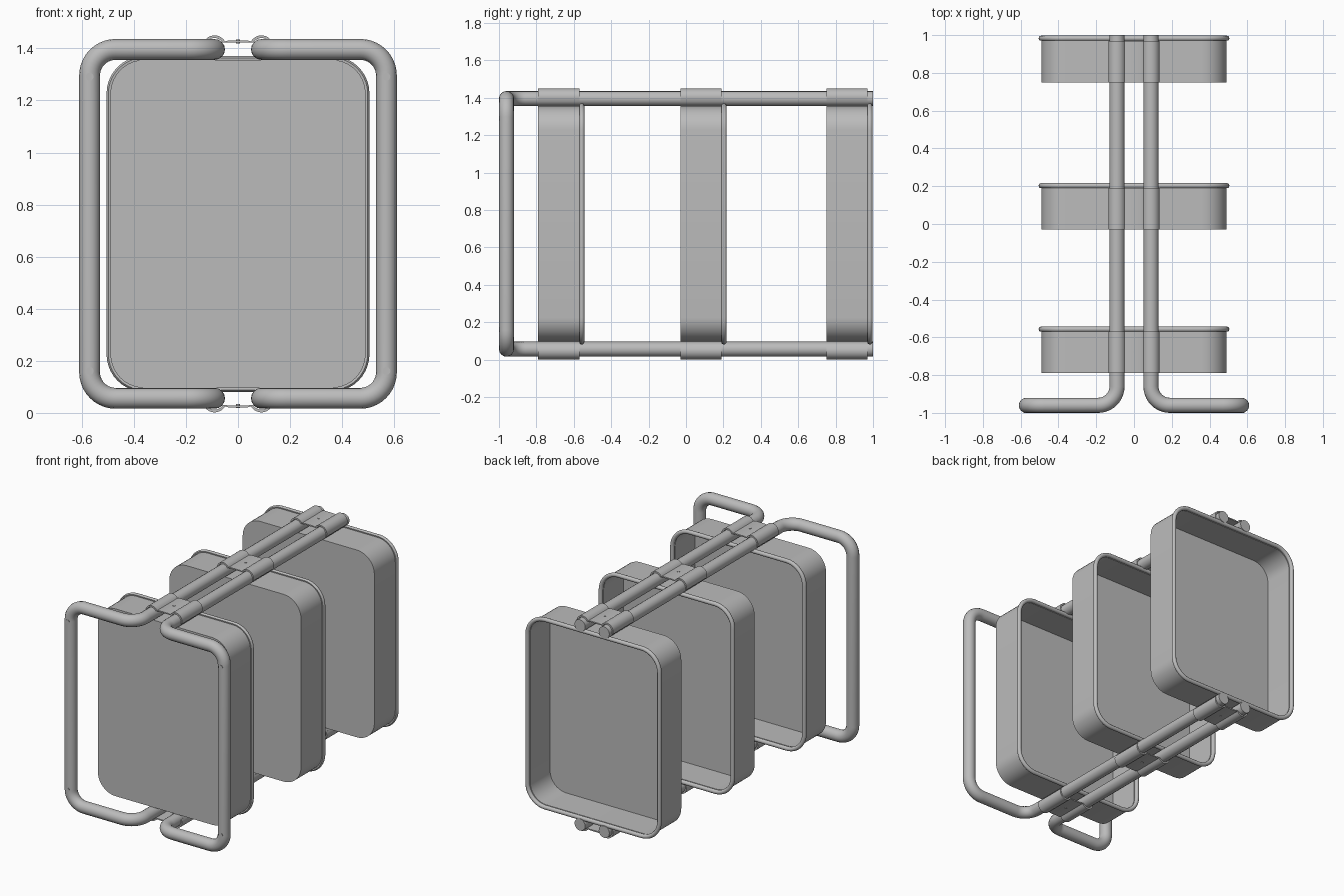
import bpy, bmesh
from math import sin, cos, pi, radians
from mathutils import Vector

cube = bpy.data.objects.get("Cube")
if cube:
    bpy.data.objects.remove(cube, do_unlink=True)

ZC = 0.726        # height of the horizontal symmetry plane
TUBE_X, TUBE_Z, TUBE_R = 0.09, 0.67, 0.04
TRAY_Y = (-0.79, -0.03, 0.75)

grey = bpy.data.materials.new("grey_metal")
grey.use_nodes = True
colour = (0.5, 0.5, 0.5, 1)
grey.diffuse_color = colour
grey.node_tree.nodes["Principled BSDF"].inputs["Base Color"].default_value = colour


def finish(obj, angle=35):
    obj.data.materials.clear()
    obj.data.materials.append(grey)
    bpy.ops.object.select_all(action='DESELECT')
    obj.select_set(True)
    bpy.context.view_layer.objects.active = obj
    bpy.ops.object.shade_smooth_by_angle(angle=radians(angle))
    return obj


def from_bmesh(name, bm):
    bmesh.ops.recalc_face_normals(bm, faces=bm.faces)
    mesh = bpy.data.meshes.new(name)
    bm.to_mesh(mesh)
    bm.free()
    obj = bpy.data.objects.new(name, mesh)
    bpy.context.collection.objects.link(obj)
    return finish(obj)


def loft(bm, rings):
    """Skin closed rings and cap both ends."""
    loops = [[bm.verts.new(p) for p in ring] for ring in rings]
    for a, b in zip(loops, loops[1:]):
        for i in range(len(a)):
            j = (i + 1) % len(a)
            bm.faces.new((a[i], a[j], b[j], b[i]))
    bm.faces.new(loops[0])
    bm.faces.new(loops[-1])


def rounded_rect(half_x, half_z, radius, y, steps=10):
    ring = []
    corners = ((1, 1), (-1, 1), (-1, -1), (1, -1))
    for q, (sx, sz) in enumerate(corners):
        for i in range(steps + 1):
            a = (q + i / steps) * pi / 2
            ring.append((sx * (half_x - radius) + radius * cos(a), y,
                         ZC + sz * (half_z - radius) + radius * sin(a)))
    return ring


def fillet(points, radius, steps=10):
    """Round every inner corner of a right-angled path."""
    pts = [Vector(p) for p in points]
    path = [pts[0]]
    for a, b, c in zip(pts, pts[1:], pts[2:]):
        u, v = (a - b).normalized(), (c - b).normalized()
        centre = b + (u + v) * radius
        for i in range(steps + 1):
            t = i / steps * pi / 2
            path.append(centre - v * radius * cos(t) - u * radius * sin(t))
    return path + [pts[-1]]


def tube(name, path, radius):
    curve = bpy.data.curves.new(name, 'CURVE')
    curve.dimensions = '3D'
    curve.bevel_depth = radius
    curve.bevel_resolution = 6
    curve.use_fill_caps = True
    spline = curve.splines.new('POLY')
    spline.points.add(len(path) - 1)
    for point, co in zip(spline.points, path):
        point.co = (*co, 1)
    obj = bpy.data.objects.new(name, curve)
    bpy.context.collection.objects.link(obj)
    bpy.ops.object.select_all(action='DESELECT')
    obj.select_set(True)
    bpy.context.view_layer.objects.active = obj
    bpy.ops.object.convert(target='MESH')
    return finish(bpy.context.object)


def cylinder(name, location, radius, depth, rotation=(0, 0, 0)):
    bpy.ops.mesh.primitive_cylinder_add(vertices=20, radius=radius, depth=depth,
                                        location=location, rotation=rotation)
    bpy.context.object.name = name
    finish(bpy.context.object)


# Trays: thin-walled boxes opening to the back, with a rolled rim
def tray(name, y):
    profile = [(0, 0), (0, 0.222)]
    for i in range(11):
        a = radians(-60 + 300 * i / 10)
        profile.append((0.001 + 0.014 * cos(a), 0.233 + 0.014 * sin(a)))
    profile += [(-0.01, 0.22), (-0.01, 0.01)]
    bm = bmesh.new()
    loft(bm, [rounded_rect(0.49 + o, 0.63 + o, 0.13 + o, y + d) for o, d in profile])
    from_bmesh(name, bm)


# Clips: strip bent over both tubes, joined by a flat bridge
def clip(name, y, side):
    def edge(radius, bridge):
        right = []
        for i in range(15):
            a = radians(-30 + 180 * i / 14)
            right.append((TUBE_X + radius * cos(a), TUBE_Z + 0.008 + radius * sin(a)))
        right.append((0.035, bridge))
        return right + [(-x, z) for x, z in reversed(right)]
    section = edge(0.046, 0.705) + edge(0.036, 0.697)[::-1]
    bm = bmesh.new()
    n = len(section)
    front, back = [[bm.verts.new((x, yy, ZC + side * z)) for x, z in section]
                   for yy in (y, y + 0.22)]
    half = n // 2
    for i in range(n):
        j = (i + 1) % n
        bm.faces.new((front[i], front[j], back[j], back[i]))
    for ring in (front, back):
        for i in range(half - 1):
            bm.faces.new((ring[i], ring[i + 1], ring[n - 2 - i], ring[n - 1 - i]))
    from_bmesh(name, bm)


for label, y in zip(("lower", "middle", "upper"), TRAY_Y):
    tray(label + "_tray", y)
    for end, side in (("top", 1), ("bottom", -1)):
        clip(f"{label}_{end}_clip", y, side)
        cylinder(f"{label}_{end}_clip_screw", (0, y + 0.11, ZC + side * 0.7), 0.008, 0.016)

# Frame tubes: one long bent loop on each side, with plugs on the upright
for label, s in (("left", 1), ("right", -1)):
    corners = [(s * TUBE_X, 1, ZC + TUBE_Z), (s * TUBE_X, -0.96, ZC + TUBE_Z),
               (s * 0.57, -0.96, ZC + TUBE_Z), (s * 0.57, -0.96, ZC - TUBE_Z),
               (s * TUBE_X, -0.96, ZC - TUBE_Z), (s * TUBE_X, 1, ZC - TUBE_Z)]
    tube(label + "_frame_tube", fillet(corners, 0.1), TUBE_R)
    for end, side in (("top", 1), ("bottom", -1)):
        cylinder(f"{label}_{end}_plug", (s * 0.57, -0.992, ZC + side * 0.565),
                 0.015, 0.016, (pi / 2, 0, 0))
